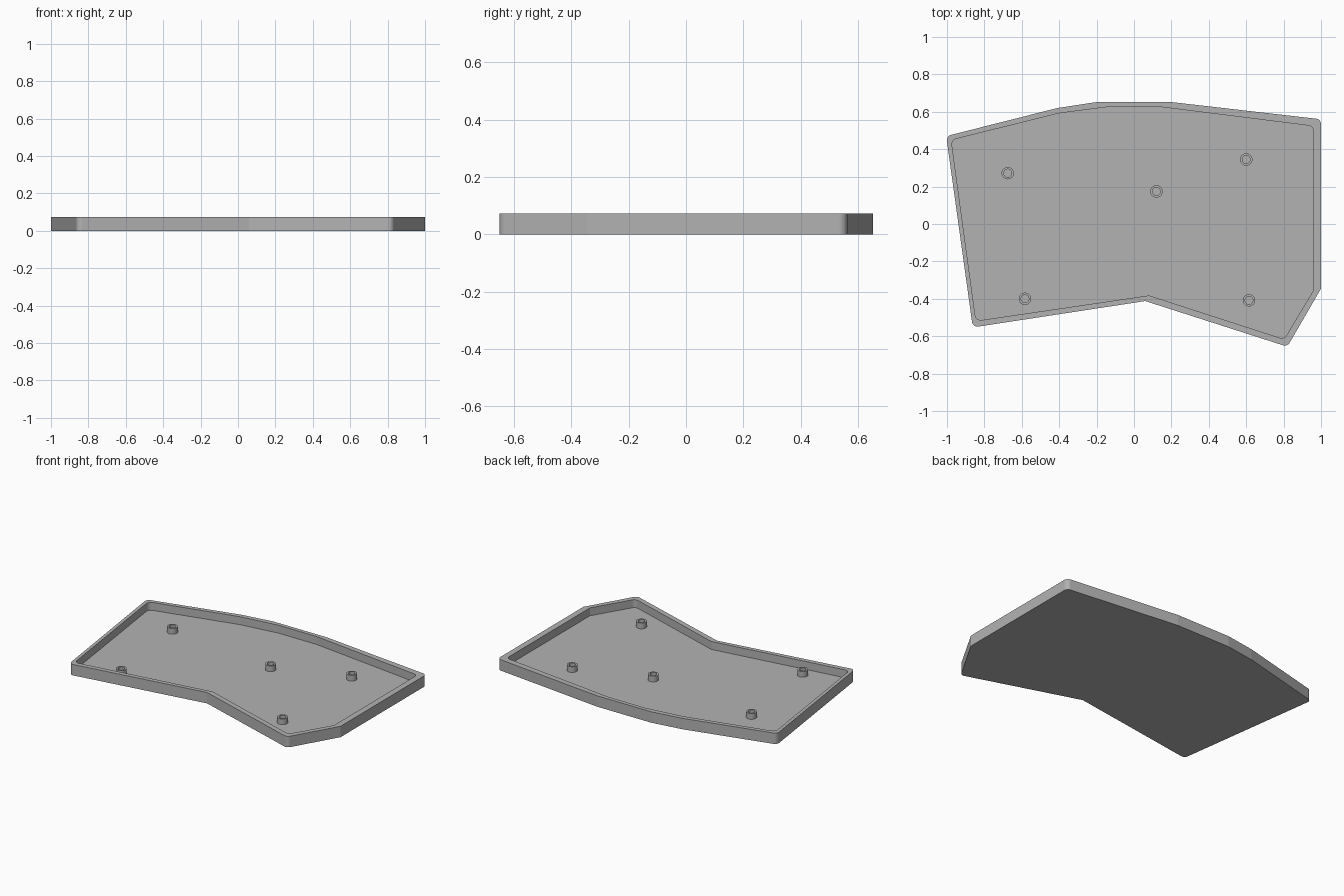
import bpy, bmesh, math
from mathutils import Vector

if "Cube" in bpy.data.objects:
    bpy.data.objects.remove(bpy.data.objects["Cube"])

HEIGHT, FLOOR, BOSS_TOP = 0.073, 0.02, 0.058
CORNER_RADIUS, CORNER_STEPS = 0.03, 16

grey = bpy.data.materials.new("plain grey")
grey.use_nodes = True
colour = (0.45, 0.45, 0.45, 1)
grey.diffuse_color = colour
grey.node_tree.nodes["Principled BSDF"].inputs["Base Color"].default_value = colour


def make_object(name, bm):
    bmesh.ops.recalc_face_normals(bm, faces=bm.faces)
    mesh = bpy.data.meshes.new(name)
    bm.to_mesh(mesh)
    bm.free()
    mesh.materials.append(grey)
    obj = bpy.data.objects.new(name, mesh)
    bpy.context.collection.objects.link(obj)
    return obj


def rounded_outline(points):
    """Round the tight corners of a closed outline, keep the gentle bends."""
    result = []
    pts = [Vector(p) for p in points]
    for i, p in enumerate(pts):
        a = (pts[i - 1] - p).normalized()
        b = (pts[(i + 1) % len(pts)] - p).normalized()
        inner = a.angle(b)
        if inner > math.radians(120):
            result.append(p)
            continue
        centre = p + (a + b).normalized() * CORNER_RADIUS / math.sin(inner / 2)
        reach = CORNER_RADIUS / math.tan(inner / 2)
        start, end = p + a * reach - centre, p + b * reach - centre
        sweep = math.pi - inner
        for k in range(CORNER_STEPS + 1):
            t = k / CORNER_STEPS
            arm = (start * math.sin((1 - t) * sweep) + end * math.sin(t * sweep)) / math.sin(sweep)
            result.append(centre + arm)
    return result


def bridge(bm, loops):
    for lower, upper in zip(loops, loops[1:]):
        for i in range(len(lower)):
            j = (i + 1) % len(lower)
            bm.faces.new((lower[i], lower[j], upper[j], upper[i]))


# Tray: outer wall, rim, inner wall and floor
outer = rounded_outline([(-1.004, 0.47), (-0.862, -0.553), (0.06, -0.412), (0.82, -0.656),
                         (1.0, -0.345), (1.0, 0.56), (0.2, 0.652), (-0.2, 0.652), (-0.41, 0.62)])
inner = rounded_outline([(-0.977, 0.449), (-0.845, -0.518), (0.08, -0.382), (0.803, -0.616),
                         (0.959, -0.355), (0.959, 0.523), (0.14, 0.626), (-0.14, 0.626), (-0.4, 0.592)])
bm = bmesh.new()
rings = [[bm.verts.new((p.x, p.y, z)) for p in outline]
         for outline, z in ((outer, 0), (outer, HEIGHT), (inner, HEIGHT), (inner, FLOOR))]
bridge(bm, rings)
bm.faces.new(rings[0])
bm.faces.new(rings[-1])
make_object("tray", bm)

# Screw bosses: hollow posts standing on the floor
boss_spots = {"back_right": (-0.675, 0.272), "middle": (0.12, 0.174), "back_left": (0.6, 0.345),
              "front_right": (-0.583, -0.4), "front_left": (0.615, -0.408)}
for place, (x, y) in boss_spots.items():
    bm = bmesh.new()
    rings = []
    for r, z in ((0.033, FLOOR), (0.033, BOSS_TOP), (0.021, BOSS_TOP), (0.021, FLOOR + 0.001)):
        rings.append([bm.verts.new((r * math.cos(a), r * math.sin(a), z))
                      for a in (math.tau * k / 32 for k in range(32))])
    bridge(bm, rings)
    bm.faces.new(rings[0])
    bm.faces.new(rings[-1])
    boss = make_object("screw_boss_" + place, bm)
    boss.location = (x, y, 0)
    bpy.ops.object.select_all(action="DESELECT")
    boss.select_set(True)
    bpy.context.view_layer.objects.active = boss
    bpy.ops.object.shade_smooth_by_angle(angle=math.radians(30))
